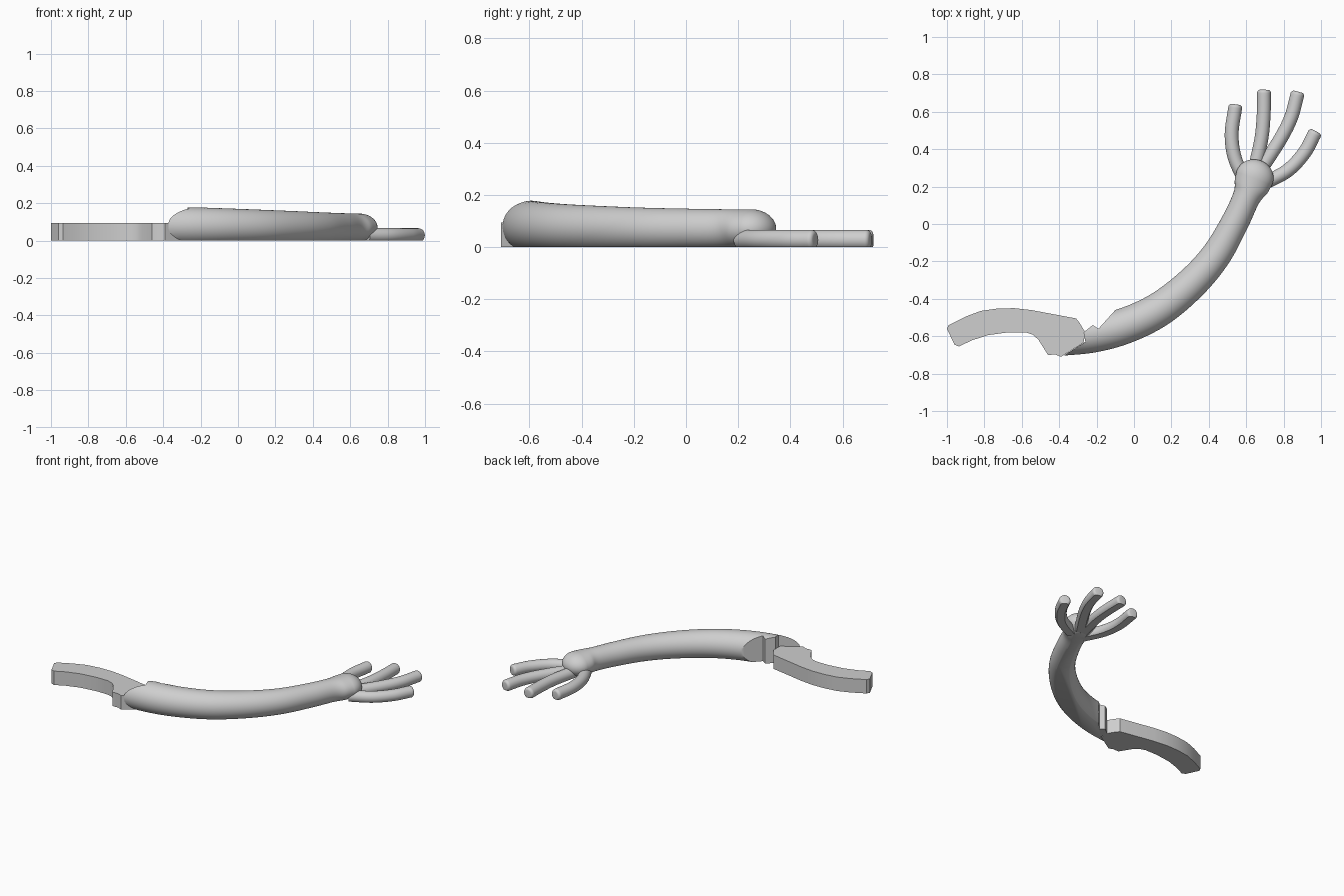
import bpy, bmesh, math
from mathutils import Vector

cube = bpy.data.objects.get("Cube")
if cube:
    bpy.data.objects.remove(cube, do_unlink=True)

grey = bpy.data.materials.new("light_grey")
grey.use_nodes = True
COLOUR = (0.62, 0.62, 0.62, 1)
grey.diffuse_color = COLOUR
grey.node_tree.nodes["Principled BSDF"].inputs["Base Color"].default_value = COLOUR


def finish(bm, name):
    bmesh.ops.recalc_face_normals(bm, faces=bm.faces[:])
    mesh = bpy.data.meshes.new(name)
    bm.to_mesh(mesh)
    bm.free()
    mesh.materials.append(grey)
    ob = bpy.data.objects.new(name, mesh)
    bpy.context.collection.objects.link(ob)
    return ob


def smooth(ob):
    bpy.ops.object.select_all(action='DESELECT')
    ob.select_set(True)
    bpy.context.view_layer.objects.active = ob
    bpy.ops.object.shade_smooth_by_angle(angle=math.radians(35))


def flatten_base(bm):
    """Slice off everything below the ground and cap the opening."""
    geom = bm.verts[:] + bm.edges[:] + bm.faces[:]
    bmesh.ops.bisect_plane(bm, geom=geom, plane_co=(0, 0, 0),
                           plane_no=(0, 0, 1), clear_inner=True)
    bmesh.ops.holes_fill(bm, edges=[e for e in bm.edges if e.is_boundary], sides=0)


def spline(points, steps=8):
    """Smooth path through (x, y, z, half height, half width) points."""
    p = [Vector(q) for q in points]
    p = [2 * p[0] - p[1]] + p + [2 * p[-1] - p[-2]]
    out = []
    for a, b, c, d in zip(p, p[1:], p[2:], p[3:]):
        for i in range(steps):
            t = i / steps
            out.append(0.5 * (2 * b + (c - a) * t + (2 * a - 5 * b + 4 * c - d) * t**2
                              + (3 * b - a - 3 * c + d) * t**3))
    return out + [p[-2]]


def tube(name, points, sides, tip_depth, tip_inset):
    """Flat-bottomed oval tube with a rounded far end."""
    path = spline(points)
    bm = bmesh.new()
    rings = []

    def ring(centre, along, height, width):
        across = Vector((-along.y, along.x, 0)).normalized() * width
        up = Vector((0, 0, height))
        angles = [2 * math.pi * i / sides for i in range(sides)]
        rings.append([bm.verts.new(centre + across * math.cos(a) + up * math.sin(a))
                      for a in angles])

    for i, q in enumerate(path):
        along = Vector((path[min(i + 1, len(path) - 1)] - path[max(i - 1, 0)])[:3]).normalized()
        centre = Vector(q[:3])
        ring(centre, along, q[3], q[4])
    # Rounded tip
    for step in range(1, 9):
        a = math.radians(step * 10.5)
        size = 1 - tip_inset * (1 - math.cos(a))
        ring(centre + along * tip_depth * math.sin(a), along, q[3] * size, q[4] * size)
    for r, s in zip(rings, rings[1:]):
        for i in range(sides):
            j = (i + 1) % sides
            bm.faces.new((r[i], r[j], s[j], s[i]))
    bm.faces.new(rings[0])
    bm.faces.new(rings[-1])
    flatten_base(bm)
    return finish(bm, name)


def prism(name, outline, low, high):
    bm = bmesh.new()
    face = bm.faces.new([bm.verts.new((x, y, low)) for x, y in outline])
    new = bmesh.ops.extrude_face_region(bm, geom=[face])["geom"]
    bmesh.ops.translate(bm, vec=(0, 0, high - low),
                        verts=[v for v in new if isinstance(v, bmesh.types.BMVert)])
    return finish(bm, name)


# Curved arm, thinning to the wrist and swelling into a rounded palm
arm = tube("arm_and_palm", [
    (-0.42, -0.605, 0.08, 0.1, 0.102), (-0.22, -0.587, 0.078, 0.099, 0.1),
    (-0.04, -0.541, 0.076, 0.095, 0.096), (0.14, -0.453, 0.073, 0.091, 0.092),
    (0.31, -0.315, 0.071, 0.086, 0.086), (0.44, -0.165, 0.07, 0.081, 0.08),
    (0.54, 0.01, 0.07, 0.077, 0.074), (0.6, 0.14, 0.07, 0.075, 0.074),
    (0.626, 0.2, 0.07, 0.075, 0.094), (0.645, 0.25, 0.07, 0.075, 0.102)],
    sides=48, tip_depth=0.095, tip_inset=1.0)

# Jagged break at the upper end of the arm
cutter = prism("break_cutter", [
    (0.0, -0.35), (-0.1, -0.46), (-0.19, -0.56), (-0.22, -0.54), (-0.27, -0.58),
    (-0.26, -0.63), (-0.37, -0.70), (-0.41, -0.8), (-0.7, -0.8), (-0.7, -0.35)],
    -0.2, 0.4)
cutter.hide_render = True
cut = arm.modifiers.new("break", 'BOOLEAN')
cut.operation = 'DIFFERENCE'
cut.solver = 'EXACT'
cut.object = cutter
bpy.context.view_layer.objects.active = arm
bpy.ops.object.modifier_apply(modifier=cut.name)
bpy.data.objects.remove(cutter, do_unlink=True)
smooth(arm)

# Four curved fingers spreading from the palm
fingers = {
    "inner_finger": [(0.6, 0.22), (0.54, 0.35), (0.522, 0.48), (0.541, 0.622)],
    "second_finger": [(0.64, 0.27), (0.68, 0.45), (0.693, 0.58), (0.695, 0.7)],
    "third_finger": [(0.67, 0.28), (0.78, 0.45), (0.84, 0.57), (0.873, 0.69)],
    "outer_finger": [(0.69, 0.215), (0.82, 0.285), (0.91, 0.38), (0.964, 0.48)],
}
for name, line in fingers.items():
    smooth(tube(name, [(x, y, 0.028, 0.038, 0.037) for x, y in line],
                sides=24, tip_depth=0.018, tip_inset=0.45))

# Flat curved bracket fitting against the broken end
bracket = prism("shoulder_bracket", [
    (-1.0, -0.56), (-0.99, -0.54), (-0.9, -0.495), (-0.82, -0.465), (-0.73, -0.452),
    (-0.64, -0.45), (-0.55, -0.46), (-0.31, -0.505), (-0.29, -0.53), (-0.26, -0.58),
    (-0.27, -0.635), (-0.39, -0.71), (-0.42, -0.698), (-0.46, -0.70), (-0.51, -0.62),
    (-0.54, -0.592), (-0.58, -0.579), (-0.67, -0.579), (-0.78, -0.594), (-0.87, -0.623),
    (-0.935, -0.655), (-0.96, -0.645)], 0.0, 0.095)
smooth(bracket)
